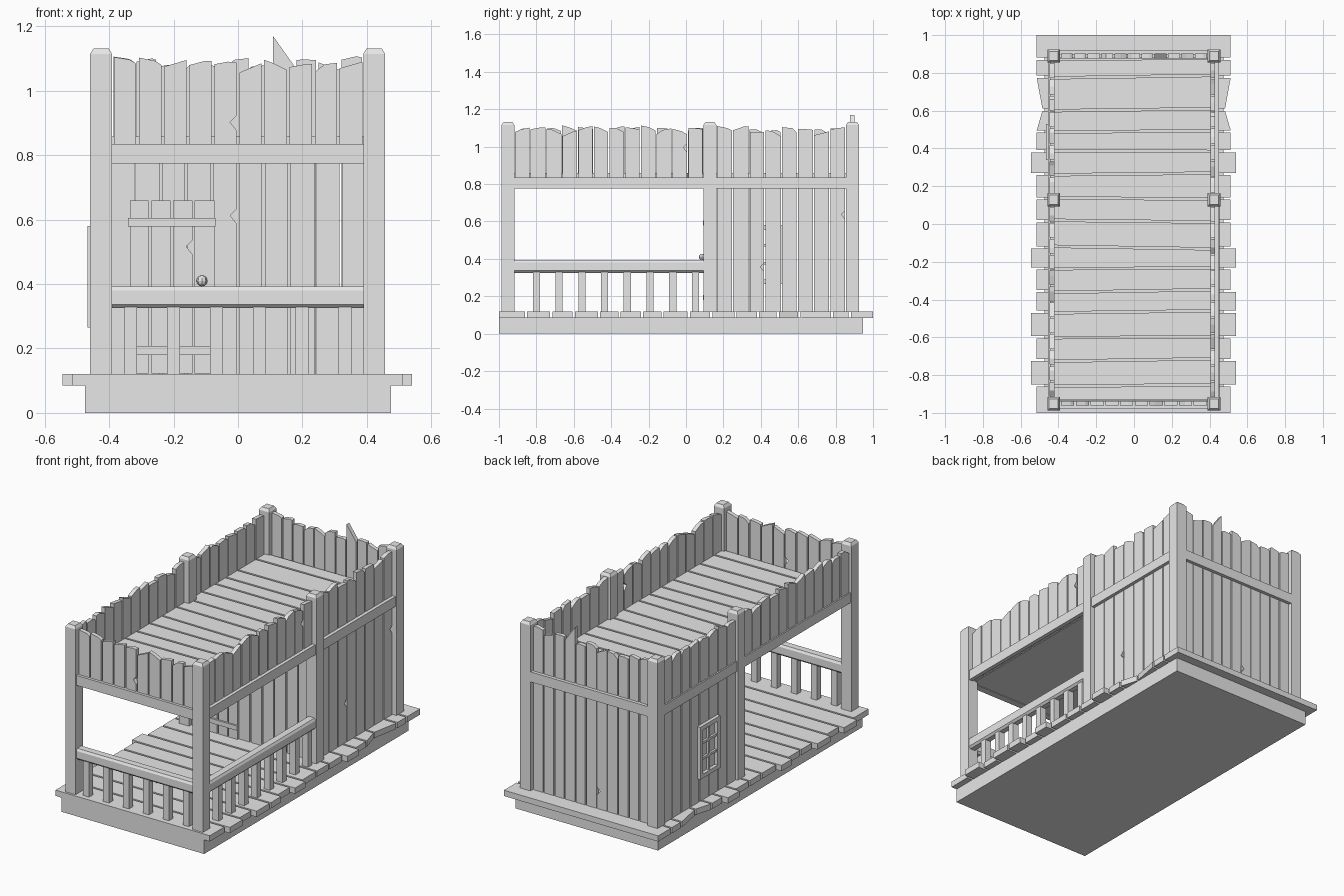
import bpy, bmesh, random
from mathutils import Vector

random.seed(4)
if "Cube" in bpy.data.objects:
    bpy.data.objects.remove(bpy.data.objects["Cube"], do_unlink=True)

wood = bpy.data.materials.new("plain_grey")
wood.use_nodes = True
GREY = (0.8, 0.8, 0.8, 1)
wood.diffuse_color = GREY
wood.node_tree.nodes["Principled BSDF"].inputs["Base Color"].default_value = GREY


def finish(name, bm):
    bmesh.ops.recalc_face_normals(bm, faces=bm.faces)
    mesh = bpy.data.meshes.new(name)
    bm.to_mesh(mesh)
    bm.free()
    mesh.materials.append(wood)
    obj = bpy.data.objects.new(name, mesh)
    bpy.context.collection.objects.link(obj)
    return obj


def prism(bm, outline, axis, lo, hi):
    """Extrude a 2D outline along an axis (0 = x, 1 = y, 2 = z)."""
    def place(p, d):
        c = list(p)
        c.insert(axis, d)
        return bm.verts.new(c)
    a = [place(p, lo) for p in outline]
    b = [place(p, hi) for p in outline]
    n = len(a)
    bm.faces.new(a)
    bm.faces.new(b[::-1])
    for i in range(n):
        j = (i + 1) % n
        bm.faces.new((a[i], a[j], b[j], b[i]))


def box(bm, x0, x1, y0, y1, z0, z1):
    prism(bm, [(x0, y0), (x1, y0), (x1, y1), (x0, y1)], 2, z0, z1)


def single_box(name, *dims):
    bm = bmesh.new()
    box(bm, *dims)
    return finish(name, bm)


def board_row(name, axis, lo, hi, start, end, count, z0, z1=None, spike=None):
    """Upright boards side by side; without z1 their tops are ragged."""
    bm = bmesh.new()
    pitch = (end - start) / count
    for i in range(count):
        gap = random.uniform(0.002, 0.005)
        u0, u1 = start + i * pitch + gap, start + (i + 1) * pitch - gap
        if z1:
            top = [(u1, z1), (u0, z1)]
        else:
            h = random.uniform(1.07, 1.1)
            lean = random.uniform(-0.016, 0.016)
            mid = u0 + pitch * random.uniform(0.3, 0.7)
            top = [(u1, h - lean), (mid, h + random.uniform(0, 0.012)), (u0, h + lean)]
        if i == spike:
            top = [(u1, 1.08), (u0, 1.17)]
        outline = [(u0, z0), (u1, z0)]
        # a few boards have a chipped edge
        if random.random() < 0.2:
            c = random.uniform(z0 + 0.08, 0.7 if z0 < 0.5 else 1.0)
            outline += [(u1, c - 0.025), (u1 - 0.02, c), (u1, c + 0.02)]
        prism(bm, outline + top, axis, lo, hi)
    return finish(name, bm)


# foundation and floor planks
single_box("foundation", -0.475, 0.475, -1, 0.945, 0, 0.087)
EDGES = [-1, -.855, -.72, -.6, -.465, -.355, -.235, -.125, .015, .135, .265, .385, .49, .605, .78, .875, 1]
LONG = {1, 3, 6, 10}
floor, deck = bmesh.new(), bmesh.new()
tilt = 0
for i, (y0, y1) in enumerate(zip(EDGES, EDGES[1:])):
    nxt = random.uniform(-0.008, 0.008) if i < 15 else 0
    a, b = y0 + (0.006 if i else 0), y1 - (0.006 if i < 15 else 0)
    left = -0.545 if i in LONG else -0.515
    right = 0.54 if i in LONG | {4} else 0.512
    inset = 0.03 if i in (12, 13) else 0
    near, far = (0, inset) if i == 12 else (inset, 0)
    if i == 12:
        near, far = 0, inset
    prism(floor, [(left + near, a), (right - near, a), (right - far, b), (left + far, b)],
          2, 0.085, 0.12)
    # upper deck planks, with slightly skewed joints
    da, db = max(a, -0.93), min(b, 0.875)
    if db - da > 0.02:
        prism(deck, [(-0.42, da + tilt), (0.405, da - tilt), (0.405, db - nxt), (-0.42, db + nxt)],
              2, 0.825, 0.858)
    tilt = nxt
finish("floor_planks", floor)
finish("upper_deck_planks", deck)
single_box("upper_deck_base", -0.42, 0.405, -0.935, 0.875, 0.778, 0.826)

# posts with chamfered caps
for side, px in (("right", -0.425), ("left", 0.423)):
    for where, py in (("front", -0.952), ("middle", 0.128), ("back", 0.89)):
        bm = bmesh.new()
        box(bm, px - 0.034, px + 0.034, py - 0.035, py + 0.035, 0.115, 1.115)
        top = [f for f in bm.faces if f.calc_center_median().z > 1.1]
        new = bmesh.ops.extrude_face_region(bm, geom=top)["geom"]
        bmesh.ops.delete(bm, geom=top, context="FACES_ONLY")
        for v in new:
            if isinstance(v, bmesh.types.BMVert):
                c = Vector((px, py, v.co.z))
                v.co = c + (v.co - c) * 0.7 + Vector((0, 0, 0.016))
        finish(f"{where}_{side}_post", bm)

# ragged parapets, continuing down as walls around the back room
board_row("front_parapet", 1, -0.962, -0.937, -0.39, 0.39, 10, 0.78)
board_row("back_wall", 1, 0.877, 0.902, -0.391, 0.389, 11, 0.12, spike=7)
for side, lo, hi in (("right", -0.447, -0.422), ("left", 0.405, 0.43)):
    board_row(f"{side}_parapet", 0, lo, hi, -0.917, 0.093, 12, 0.78)
    board_row(f"{side}_room_wall", 0, lo, hi, 0.163, 0.855, 8, 0.12)
board_row("room_front_wall", 1, 0.115, 0.14, -0.4, 0.4, 10, 0.12, 0.78)

# horizontal beams at deck height
single_box("front_beam", -0.391, 0.389, -0.978, -0.936, 0.775, 0.835)
single_box("back_beam", -0.391, 0.389, 0.895, 0.922, 0.775, 0.835)
for side, x0, x1 in (("right", -0.455, -0.44), ("left", 0.425, 0.45)):
    single_box(f"{side}_front_beam", x0, x1, -0.917, 0.093, 0.775, 0.835)
    single_box(f"{side}_back_beam", x0, x1, 0.163, 0.855, 0.775, 0.835)


def rail_profile(centre):
    """Handrail section with a bevelled top and underside."""
    w = 0.028
    return [(centre - w + 0.012, 0.325), (centre + w - 0.012, 0.325), (centre + w, 0.337),
            (centre + w, 0.38), (centre + w - 0.008, 0.393), (centre - w + 0.008, 0.393),
            (centre - w, 0.38), (centre - w, 0.337)]


# porch railings on the front and left side
bm = bmesh.new()
prism(bm, rail_profile(-0.95), 0, -0.391, 0.389)
finish("front_handrail", bm)
bm = bmesh.new()
prism(bm, rail_profile(0.425), 1, -0.917, 0.093)
finish("left_handrail", bm)
bm = bmesh.new()
for i in range(6):
    x = -0.333 + i * 0.133
    box(bm, x - 0.02, x + 0.02, -0.97, -0.93, 0.118, 0.33)
finish("front_balusters", bm)
bm = bmesh.new()
for i in range(8):
    y = -0.8 + i * 0.1215
    box(bm, 0.405, 0.445, y - 0.019, y + 0.019, 0.118, 0.33)
finish("left_balusters", bm)

# plank door with battens and knob
board_row("door_planks", 1, 0.1, 0.117, -0.34, -0.07, 4, 0.122, 0.66)
for name, z0, z1 in (("lower", 0.18, 0.208), ("upper", 0.578, 0.605)):
    single_box(f"{name}_door_batten", -0.342, -0.07, 0.09, 0.102, z0, z1)
bm = bmesh.new()
bmesh.ops.create_uvsphere(bm, u_segments=8, v_segments=6, radius=0.017)
bmesh.ops.translate(bm, verts=bm.verts, vec=(-0.112, 0.085, 0.41))
finish("door_knob", bm)

# window frame and glazing bars on the right wall
bm = bmesh.new()
for y in (0.34, 0.505):
    box(bm, -0.467, -0.44, y, y + 0.025, 0.265, 0.58)
for z in (0.265, 0.555):
    box(bm, -0.467, -0.44, 0.34, 0.53, z, z + 0.025)
box(bm, -0.46, -0.44, 0.428, 0.442, 0.27, 0.575)
for z in (0.37, 0.465):
    box(bm, -0.46, -0.44, 0.345, 0.525, z, z + 0.014)
finish("window_frame", bm)
